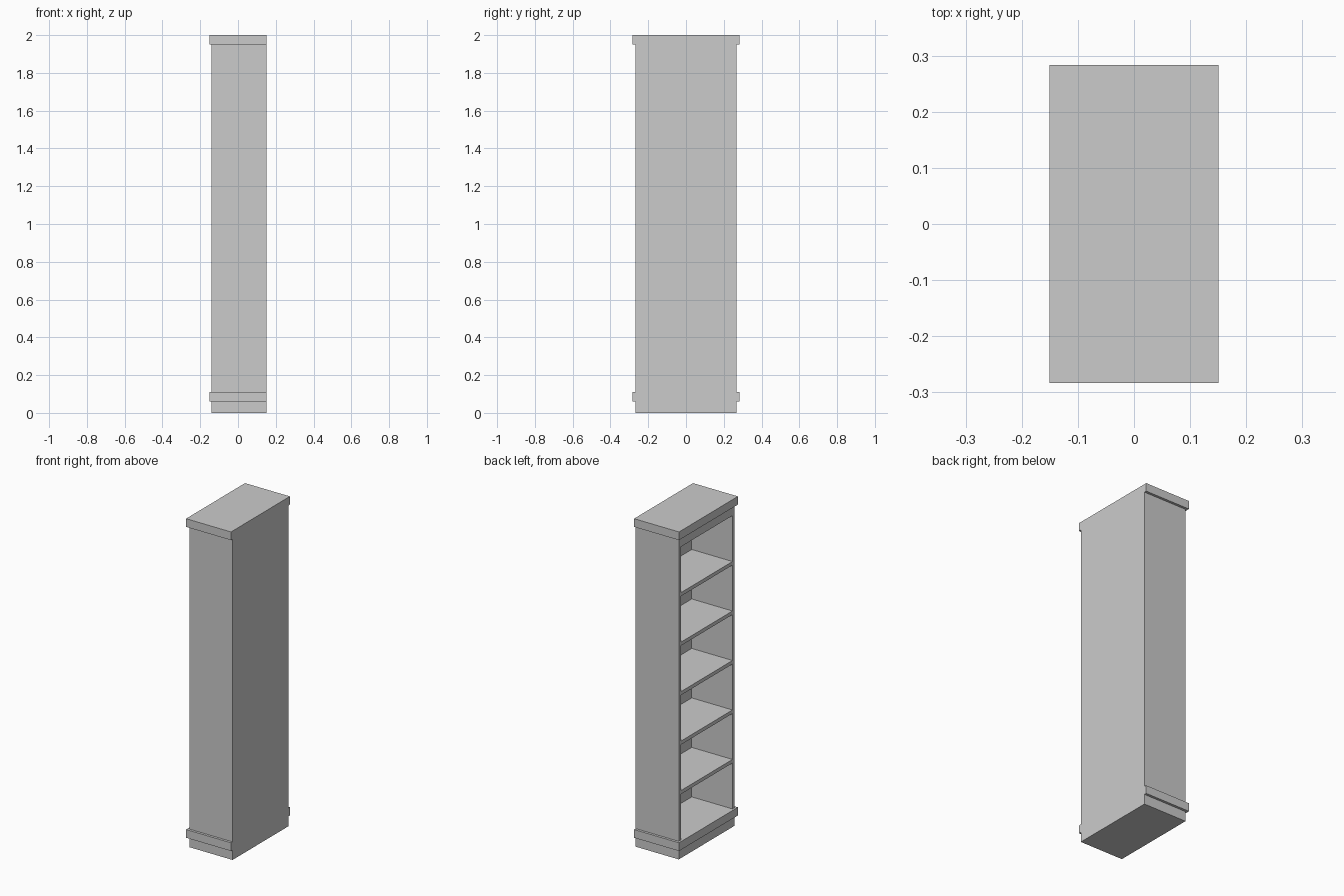
import bpy

if "Cube" in bpy.data.objects:
    bpy.data.objects.remove(bpy.data.objects["Cube"])

# One flat colour for the whole cabinet
grey = bpy.data.materials.new("light grey")
grey.diffuse_color = (0.6, 0.6, 0.6, 1)
grey.use_nodes = True
grey.node_tree.nodes["Principled BSDF"].inputs["Base Color"].default_value = grey.diffuse_color

FRONT, BACK = -0.139, 0.151      # open side faces -x
HALF = 0.268                     # half width of the carcass
WALL, BACKING = 0.02, 0.016
TRIM_X, TRIM_Y = -0.151, 0.283   # overhanging mouldings
FLOOR, CEILING, TOP = 0.11, 1.893, 1.95
SHELF, BAYS = 0.022, 6


def box(name, x, y, z):
    """Box from (min, max) pairs per axis."""
    verts = [(a, b, c) for a in x for b in y for c in z]
    faces = [(0, 1, 3, 2), (4, 6, 7, 5), (0, 4, 5, 1),
             (2, 3, 7, 6), (0, 2, 6, 4), (1, 5, 7, 3)]
    mesh = bpy.data.meshes.new(name)
    mesh.from_pydata(verts, [], faces)
    mesh.materials.append(grey)
    obj = bpy.data.objects.new(name, mesh)
    bpy.context.collection.objects.link(obj)
    return obj


inner = (-HALF + WALL, HALF - WALL)

# Side panels, with moulding strips on both sides
for side, s in (("left", -1), ("right", 1)):
    box(side + "_panel", (FRONT, BACK), sorted((s * HALF, s * (HALF - WALL))), (0, TOP))
    box(side + "_base_moulding", (FRONT, BACK), sorted((s * HALF, s * TRIM_Y)), (0.06, FLOOR))

# Back panel, plinth and header
box("back_panel", (BACK - BACKING, BACK), inner, (FLOOR, CEILING))
box("plinth", (FRONT, BACK), inner, (0, FLOOR))
box("header", (FRONT, BACK), inner, (CEILING, TOP))

# Front base moulding and overhanging top
box("front_base_moulding", (TRIM_X, FRONT), (-TRIM_Y, TRIM_Y), (0.06, FLOOR))
box("top_slab", (TRIM_X, BACK), (-TRIM_Y, TRIM_Y), (TOP, 2.0))

# Evenly spaced shelves
pitch = (CEILING + SHELF - FLOOR) / BAYS
for i in range(1, BAYS):
    z = FLOOR + i * pitch
    box(f"shelf_{i}", (FRONT, BACK - BACKING), inner, (z - SHELF, z))
